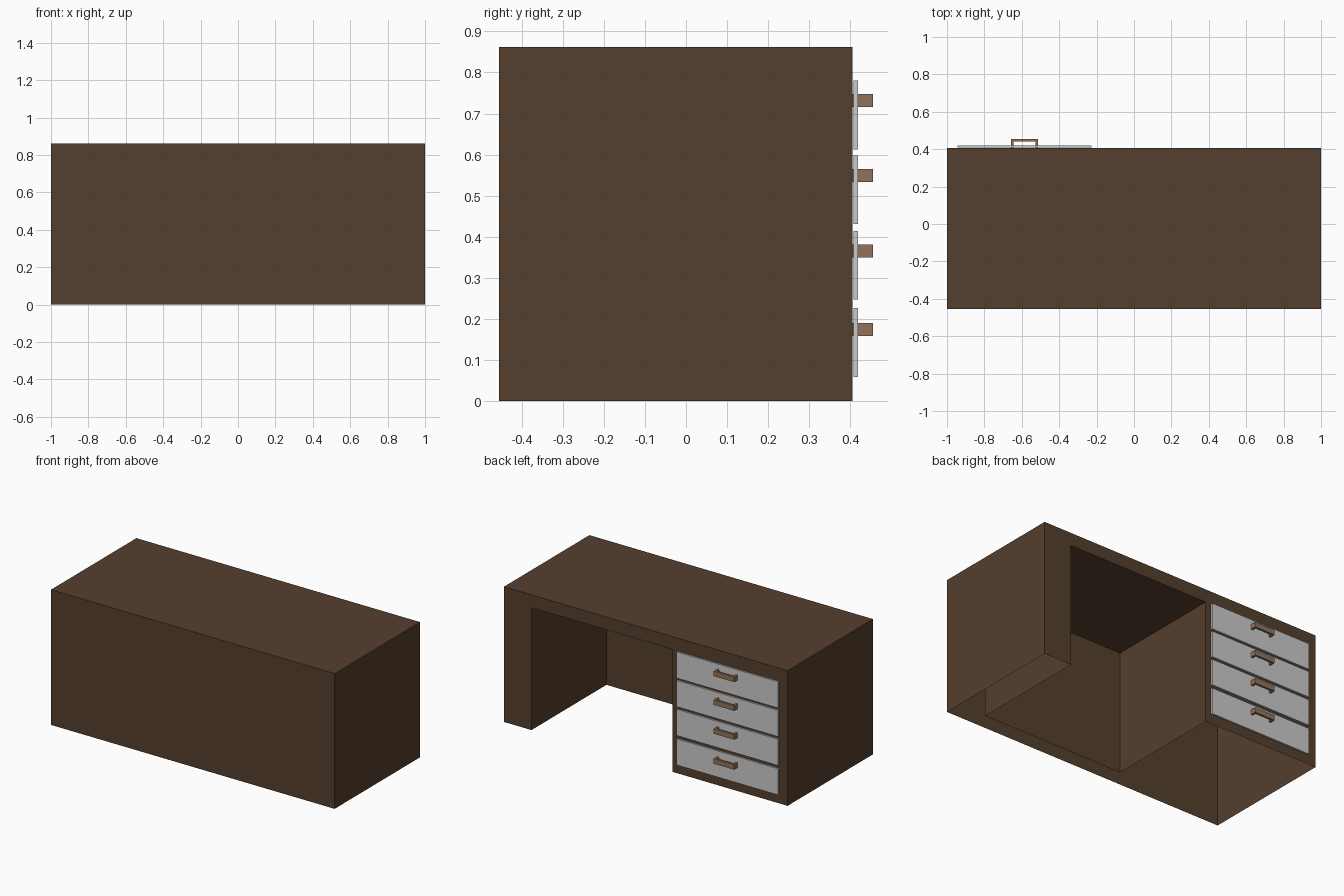
import bpy, bmesh
from mathutils import Vector

if "Cube" in bpy.data.objects:
    bpy.data.objects.remove(bpy.data.objects["Cube"])

FRONT, BACK, TOP = -0.455, 0.405, 0.862      # desk body extents
K_LEFT, K_RIGHT = -0.19, 0.806               # kneehole extents
K_DEPTH, K_TOP = -0.35, 0.78


def material(name, rgb):
    m = bpy.data.materials.new(name)
    m.diffuse_color = (*rgb, 1)
    m.use_nodes = True
    m.node_tree.nodes["Principled BSDF"].inputs["Base Color"].default_value = m.diffuse_color
    return m


def add_object(name, bm, mat=None):
    me = bpy.data.meshes.new(name)
    bm.to_mesh(me)
    bm.free()
    ob = bpy.data.objects.new(name, me)
    bpy.context.collection.objects.link(ob)
    if mat:
        me.materials.append(mat)
    return ob


def box(name, lo, hi, mat=None):
    bm = bmesh.new()
    bmesh.ops.create_cube(bm, size=1)
    lo, hi = Vector(lo), Vector(hi)
    for v in bm.verts:
        v.co = (lo + hi) / 2 + v.co * (hi - lo)
    return add_object(name, bm, mat)


def extrude_up(name, outline, z0, z1, mat=None):
    bm = bmesh.new()
    face = bm.faces.new([bm.verts.new((x, y, z0)) for x, y in outline])
    new = bmesh.ops.extrude_face_region(bm, geom=[face])["geom"]
    for v in new:
        if isinstance(v, bmesh.types.BMVert):
            v.co.z = z1
    bmesh.ops.recalc_face_normals(bm, faces=bm.faces)
    return add_object(name, bm, mat)


dark_wood = material("dark_wood", (0.09, 0.05, 0.027))
handle_wood = material("handle_wood", (0.29, 0.17, 0.1))

# Desk body: open-bottomed shell with a kneehole let into the back
bm = bmesh.new()
corners = [(-1, FRONT), (1, FRONT), (1, BACK), (-1, BACK)]
pts = [(x, y, z) for z in (0, TOP) for x, y in corners]
for y in (BACK, K_DEPTH):
    pts += [(K_LEFT, y, 0), (K_RIGHT, y, 0), (K_RIGHT, y, K_TOP), (K_LEFT, y, K_TOP)]
vs = [bm.verts.new(p) for p in pts]
for f in [(4, 5, 6, 7), (0, 1, 5, 4), (1, 2, 6, 5), (3, 0, 4, 7),   # outside
          (2, 9, 10, 11, 8, 3, 7, 6),                               # back frame
          (9, 13, 14, 10), (12, 8, 11, 15),                         # kneehole sides
          (13, 12, 15, 14), (11, 10, 14, 15)]:                      # kneehole wall, ceiling
    bm.faces.new([vs[i] for i in f])
add_object("desk_body", bm, dark_wood)

# Drawer fronts with bracket handles
X0, X1, Y1, T = -0.658, -0.514, 0.455, 0.013
bracket = [(X0, BACK), (X0, Y1), (X1, Y1), (X1, BACK),
           (X1 - T, BACK), (X1 - T, Y1 - T), (X0 + T, Y1 - T), (X0 + T, BACK)]
drawers = [(0.059, 0.174), (0.247, 0.365), (0.431, 0.549), (0.613, 0.732)]
for i, (z, hz) in enumerate(drawers, 1):
    box(f"drawer_front_{i}", (-0.943, 0.408, z), (-0.227, 0.419, z + 0.167))
    extrude_up(f"drawer_handle_{i}", bracket, hz - 0.016, hz + 0.016, handle_wood)
